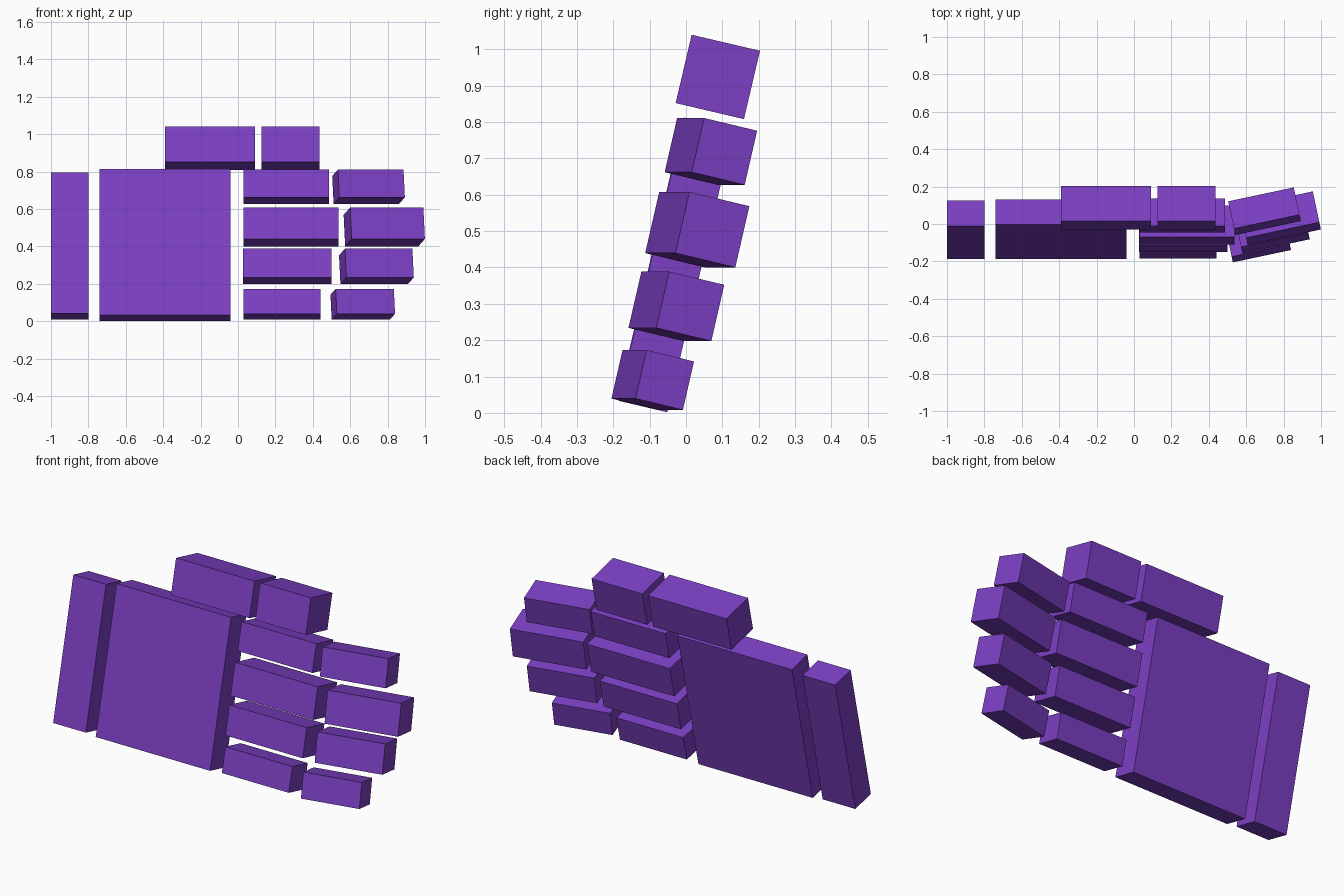
import bpy
from math import radians

if "Cube" in bpy.data.objects:
    bpy.data.objects.remove(bpy.data.objects["Cube"])

LEAN = radians(-13.2)   # whole hand leans back
CURL = radians(12)      # fingertips swing backwards

mat = bpy.data.materials.new("purple")
mat.diffuse_color = (0.2, 0.05, 0.55, 1)
mat.use_nodes = True
mat.node_tree.nodes["Principled BSDF"].inputs["Base Color"].default_value = mat.diffuse_color


def block(name, centre, size, turn=0.0):
    bpy.ops.mesh.primitive_cube_add(size=1, location=centre, rotation=(LEAN, 0, turn))
    ob = bpy.context.object
    ob.name = name
    ob.scale = size
    ob.data.materials.append(mat)
    return ob


def span(name, x0, x1, y, z, depth, height):
    return block(name, ((x0 + x1) / 2, y, z), (x1 - x0, depth, height))


# Wrist cuff and palm
span("wrist", -1.0, -0.80, -0.031, 0.402, 0.139, 0.773)
span("palm", -0.74, -0.04, -0.0275, 0.407, 0.139, 0.80)

# Thumb
span("thumb_base", -0.39, 0.09, 0.0875, 0.924, 0.193, 0.193)
span("thumb_tip", 0.125, 0.435, 0.0875, 0.924, 0.193, 0.193)

# Fingers: thickness, height z, base x range, base y, tip x, tip y, tip length
fingers = {
    "index":  (0.153, 0.719, 0.03, 0.487, 0.0455, 0.698, 0.0685, 0.358),
    "middle": (0.173, 0.504, 0.03, 0.537, -0.005, 0.782, 0.031, 0.40),
    "ring":   (0.159, 0.293, 0.027, 0.50, -0.0545, 0.74, -0.0265, 0.368),
    "little": (0.137, 0.0905, 0.03, 0.44, -0.102, 0.667, -0.0915, 0.318),
}
for name, (s, z, x0, x1, y, tx, ty, length) in fingers.items():
    span(name + "_finger_base", x0, x1, y, z, s, s)
    block(name + "_finger_tip", (tx, ty, z), (length, s, s), CURL)
